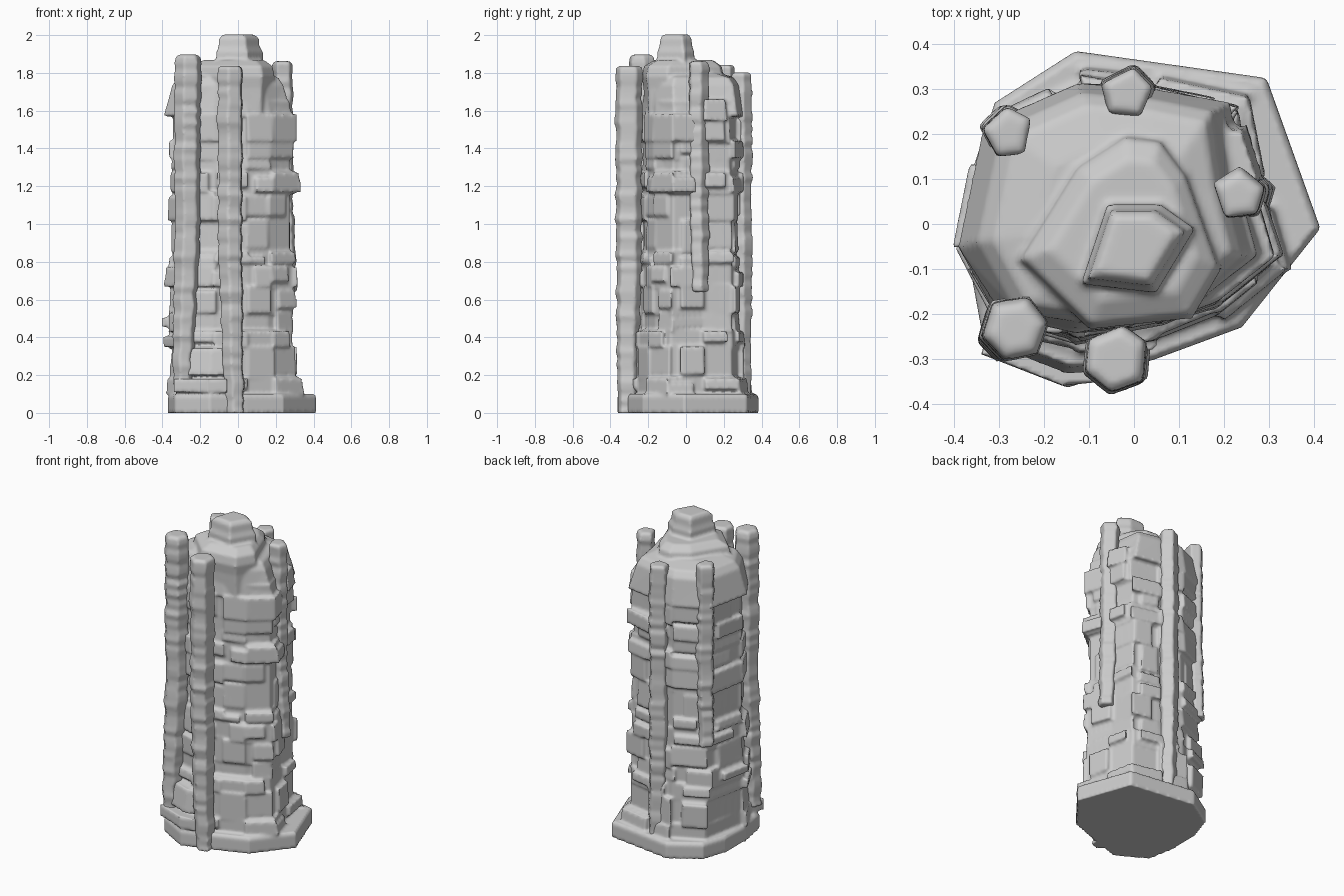
import bpy, bmesh, math, random
from mathutils import Vector

if "Cube" in bpy.data.objects:
    bpy.data.objects.remove(bpy.data.objects["Cube"])

random.seed(11)


def loft(bm, rings):
    """Closed solid through rings of (points, z)."""
    vs = [[bm.verts.new((x, y, z)) for x, y in pts] for pts, z in rings]
    n = len(vs[0])
    for a, b in zip(vs, vs[1:]):
        for i in range(n):
            j = (i + 1) % n
            bm.faces.new((a[i], a[j], b[j], b[i]))
    bm.faces.new(vs[0][::-1])
    bm.faces.new(vs[-1])


def finish(name, bm, voxel, rounds):
    """Fuse the overlapping solids and soften their edges like worn stone."""
    bmesh.ops.recalc_face_normals(bm, faces=bm.faces[:])
    me = bpy.data.meshes.new(name)
    bm.to_mesh(me)
    bm.free()
    ob = bpy.data.objects.new(name, me)
    bpy.context.collection.objects.link(ob)
    r = ob.modifiers.new("fuse", 'REMESH')
    r.mode = 'VOXEL'
    r.voxel_size = voxel
    r.use_smooth_shade = True
    s = ob.modifiers.new("soften", 'SMOOTH')
    s.factor = 0.5
    s.iterations = rounds
    return ob


def scaled(pts, k, c=(0, 0)):
    return [(c[0] + (x - c[0]) * k, c[1] + (y - c[1]) * k) for x, y in pts]


# Plan outline of the shaft, counter-clockwise
OUT = [(0.32, -0.08), (0.27, 0.10), (0.24, 0.265), (0.05, 0.30), (-0.13, 0.32),
       (-0.34, 0.23), (-0.40, -0.05), (-0.30, -0.22), (-0.13, -0.26), (0.05, -0.23), (0.19, -0.18)]


def outline(left, right, back, front, jit=0.008):
    """Fit the plan outline to the four extents of a layer."""
    pts = []
    for x, y in OUT:
        x *= right / 0.32 if x > 0 else left / 0.40
        y *= back / 0.32 if y > 0 else front / 0.26
        pts.append((x + random.uniform(-jit, jit), y + random.uniform(-jit, jit)))
    return pts


# Stone courses: z0, z1, left, right, back, front
LAYERS = [
    (0.10, 0.18, .38, .355, .345, .31), (0.18, 0.35, .375, .33, .33, .29),
    (0.35, 0.43, .40, .315, .325, .29), (0.43, 0.53, .405, .285, .30, .255),
    (0.53, 0.67, .365, .315, .31, .265), (0.67, 0.77, .39, .315, .32, .27),
    (0.77, 0.85, .375, .31, .315, .26), (0.85, 1.02, .36, .285, .295, .24),
    (1.02, 1.17, .38, .285, .305, .25), (1.17, 1.27, .355, .325, .315, .255),
    (1.27, 1.35, .35, .28, .295, .24), (1.35, 1.44, .365, .305, .31, .255),
    (1.44, 1.58, .365, .315, .315, .25)]

body = bmesh.new()
# Inner core
core = outline(.345, .275, .28, .225, 0)
loft(body, [(core, 0.02), (core, 1.65)])
# Foot slab
foot = [(0.415, -0.01), (0.295, 0.325), (-0.13, 0.385), (-0.31, 0.27), (-0.36, 0.12), (-0.37, -0.07),
        (-0.335, -0.26), (-0.15, -0.365), (0.05, -0.30), (0.24, -0.23)]
loft(body, [(foot, 0), (foot, 0.085), (scaled(foot, 0.97), 0.1)])
# Low ledge between the two front columns
ledge = [(-0.06, -0.35), (-0.02, -0.2), (-0.3, -0.15), (-0.34, -0.29), (-0.16, -0.36)]
loft(body, [(ledge[::-1], 0.11), (ledge[::-1], 0.18)])
loft(body, [(scaled(ledge, 0.93)[::-1], 0.2), (scaled(ledge, 0.88)[::-1], 0.34)])

for z0, z1, l, r, b, f in LAYERS:
    pts = outline(l, r, b, f)
    n = len(pts)
    # Recessed band of the course, then bricks standing on most of its sides
    inner = scaled(pts, 0.91)
    loft(body, [(inner, z0 - 0.01), (scaled(inner, random.uniform(0.97, 1.01)), z1 + 0.01)])
    for i in range(n):
        if random.random() < 0.15:
            continue
        p, q = Vector(pts[i]), Vector(pts[(i + 1) % n])
        t0, t1 = random.choice([(0, 1), (0, 1), (0, .7), (.3, 1)])
        a, c = p.lerp(q, t0), p.lerp(q, t1)
        quad = [a, c, c * 0.7, a * 0.7]
        k = random.uniform(0.975, 1.025)
        za = z0 + random.choice([0, 0, 0.025])
        zb = z1 - random.choice([0, 0, 0.025])
        loft(body, [(scaled(quad, k), za), (scaled(quad, k * random.uniform(.97, 1.01)), zb)])

# Sloping shoulder
s0, s1 = outline(.395, .285, .32, .235), outline(.355, .235, .295, .225)
loft(body, [(s0, 1.57), (s1, 1.735), (scaled(s1, 0.9), 1.775), (scaled(s1, 0.6), 1.80)])
# Block on the right edge of the shoulder
blk = [(0.29, 0.10), (0.25, 0.22), (0.1, 0.2), (0.1, 0.05)]
loft(body, [(blk, 1.55), (scaled(blk, 0.95), 1.66)])

# Cap slab
cap = [(-0.26, -0.08), (-0.10, -0.235), (0.13, -0.21), (0.195, -0.10), (0.12, 0.11),
       (0.06, 0.19), (-0.02, 0.20), (-0.13, 0.13)]
loft(body, [(scaled(cap, 0.92), 1.5), (scaled(cap, 0.96), 1.72), (cap, 1.78),
            (scaled(cap, 0.95), 1.835), (scaled(cap, 0.72), 1.868)])
# Summit stone
top = [(-0.12, -0.135), (0.05, -0.155), (0.138, -0.01), (0.06, 0.045), (-0.06, 0.045)]
c = (-0.01, -0.05)
loft(body, [(top, 1.83), (scaled(top, 0.98, c), 1.91), (scaled(top, 0.87, c), 1.94),
            (scaled(top, 0.82, c), 1.985), (scaled(top, 0.65, c), 2.003)])
finish("rock_shaft", body, 0.010, 1)


def column(name, top, bottom, r0, r1, z0, z1, turn, sides=6):
    """Weathered prism column with uneven drums."""
    bm = bmesh.new()
    angles = [turn + math.tau * (i + random.uniform(-.15, .15)) / sides for i in range(sides)]
    n = int((z1 - z0) / 0.032)
    rings = []
    for k in range(n + 1):
        t = k / n
        u = min(1, t * 2.2)
        cx = bottom[0] + (top[0] - bottom[0]) * u + random.uniform(-.004, .004)
        cy = bottom[1] + (top[1] - bottom[1]) * u + random.uniform(-.004, .004)
        r = (r0 + (r1 - r0) * u) * random.uniform(0.92, 1.06)
        rings.append(([(cx + r * math.cos(a), cy + r * math.sin(a)) for a in angles], z0 + (z1 - z0) * t))
    rings.append((scaled(rings[-1][0], 0.75, top), z1 + 0.012))
    loft(bm, rings)
    finish(name, bm, 0.009, 2)


# Five columns leaning on the shaft
column("front_column", (-0.04, -0.302), (-0.015, -0.31), .055, .074, 0.0, 1.825, 0.4)
column("front_left_column", (-0.268, -0.23), (-0.295, -0.25), .055, .074, 0.15, 1.885, 0.2)
column("right_column", (0.235, 0.065), (0.265, 0.075), .05, .059, 0.64, 1.85, 0.3, 5)
column("back_column", (-0.015, 0.293), (-0.01, 0.295), .055, .062, 0.06, 1.79, 0.1, 5)
column("back_left_column", (-0.28, 0.205), (-0.295, 0.215), .048, .058, 0.7, 1.83, 0.5, 5)
